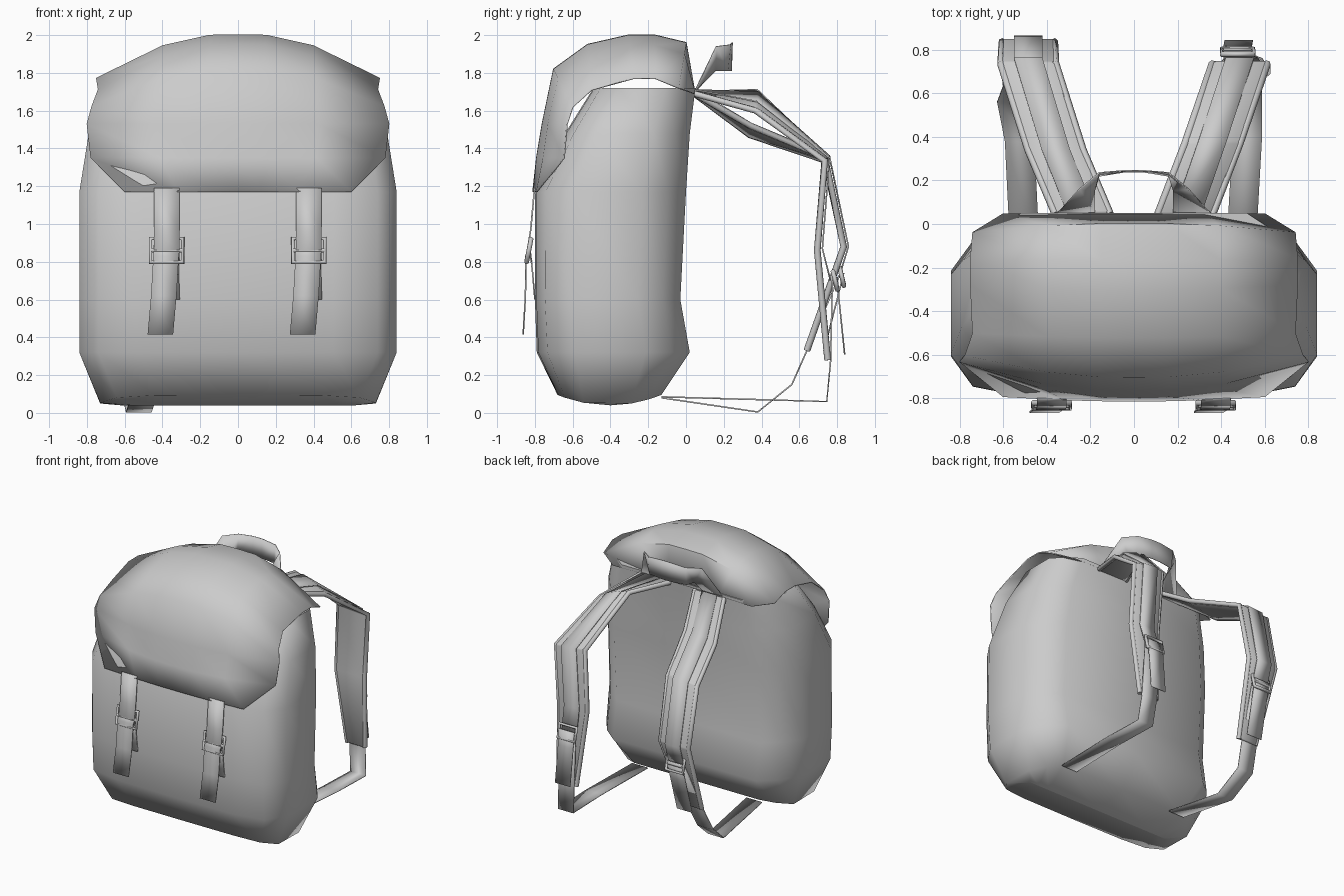
import bpy, math
from mathutils import Vector

if "Cube" in bpy.data.objects:
    bpy.data.objects.remove(bpy.data.objects["Cube"])


def finish(ob, thick=0, angle=40, bevel=0):
    bpy.ops.object.select_all(action='DESELECT')
    ob.select_set(True)
    bpy.context.view_layer.objects.active = ob
    bpy.ops.object.shade_smooth_by_angle(angle=math.radians(angle))
    if thick:
        m = ob.modifiers.new("thickness", 'SOLIDIFY')
        m.thickness, m.offset = thick, 0
    if bevel:
        m = ob.modifiers.new("bevel", 'BEVEL')
        m.width, m.segments = bevel, 1
    return ob


def add_mesh(name, verts, faces):
    me = bpy.data.meshes.new(name)
    me.from_pydata([tuple(v) for v in verts], [], faces)
    me.update()
    ob = bpy.data.objects.new(name, me)
    bpy.context.collection.objects.link(ob)
    return ob


def grid(name, rows, closed=False):
    n = len(rows[0])
    faces = []
    for i in range(len(rows) - 1):
        for j in range(n if closed else n - 1):
            k = (j + 1) % n
            faces.append((i * n + j, i * n + k, (i + 1) * n + k, (i + 1) * n + j))
    return add_mesh(name, [v for r in rows for v in r], faces)


def ribbon(name, pts, width, thick=0.008, tilt=None, bevel=0):
    """Flat strip along pts; width may vary, tilt lowers the outer edge."""
    rows = []
    for i, p in enumerate(pts):
        w = width[i] if isinstance(width, list) else width
        t = tilt[i] if tilt else 0
        s = 1 if p[0] > 0 else -1
        d = Vector((w / 2, 0, -s * t / 2))
        rows.append([Vector(p) - d, Vector(p) + d])
    finish(grid(name, rows), thick, 30, bevel)
    return rows


def tube(name, pts, r, cyclic=False):
    cu = bpy.data.curves.new(name, 'CURVE')
    cu.dimensions = '3D'
    cu.bevel_depth, cu.bevel_resolution, cu.use_fill_caps = r, 1, True
    sp = cu.splines.new('POLY')
    sp.points.add(len(pts) - 1)
    for q, p in zip(sp.points, pts):
        q.co = (*p, 1)
    sp.use_cyclic_u = cyclic
    ob = bpy.data.objects.new(name, cu)
    bpy.context.collection.objects.link(ob)


def buckle(name, c, w, h, lean=0):
    c = Vector(c)
    box = [c + Vector((sx * w / 2, sz * lean, sz * h / 2))
           for sx, sz in ((-1, -1), (1, -1), (1, 1), (-1, 1))]
    tube(name + "_frame", box, 0.013, True)
    tube(name + "_bar", [c - Vector((w / 2, 0, 0)), c + Vector((w / 2, 0, 0))], 0.013)


# Main bag: lofted rounded-rectangle rings (z, half width, back y, front y)
half = [(0, 0), (.74, 0), (.88, .12), (1, .29), (1, .75), (.88, .93), (.6, .99), (0, 1)]
outline = half + [(-x, t) for x, t in half[-2:0:-1]]
levels = [(.04, .73, -.13, -.68), (.32, .84, .02, -.79), (.6, .84, -.03, -.80),
          (1.17, .84, 0, -.80), (1.48, .79, .02, -.64), (1.72, .7, .05, -.49)]
rows = []
for i, (z, w, b, f) in enumerate(levels):
    rows.append([(x * w, b + (f - b) * t, z + (.055 * (2 * t - 1) ** 2 if i == 0 else 0))
                 for x, t in outline])
rows.insert(0, [(x * .62, -.4, .04) for x, t in outline])
rows.append([(x * .4, -.2, 1.72) for x, t in outline])
finish(grid("main_bag", rows, True), angle=62)

# Lid: sheet swept from the back seam to the front edge
centre = [(.045, 1.70), (0, 1.96), (-.17, 2.0), (-.3, 2.0), (-.52, 1.95), (-.70, 1.82),
          (-.76, 1.53), (-.79, 1.35), (-.81, 1.17)]
edge = [(.6, .045, 1.69), (.74, -.04, 1.72), (.75, -.16, 1.77), (.75, -.28, 1.77),
        (.74, -.5, 1.71), (.775, -.6, 1.62), (.8, -.63, 1.53), (.78, -.645, 1.35), (.6, -.79, 1.17)]
prof = [(0, 0), (.2, .01), (.53, .25), (1, 1)]
prof = [(-u, d) for u, d in prof[:0:-1]] + prof
rows = [[(u * ex, cy + (ey - cy) * d, cz + (ez - cz) * d) for u, d in prof]
        for (cy, cz), (ex, ey, ez) in zip(centre, edge)]
finish(grid("lid", rows), 0.008, 60)

# Front closing straps with buckles
for side, cx in (("left", -.378), ("right", .375)):
    ribbon(f"lid_strap_{side}", [(cx, -.802, 1.19), (cx, -.822, .97), (cx, -.84, .86), (cx, -.815, .8)], .135)
    ribbon(f"lower_strap_{side}", [(cx + .005, -.80, .6), (cx, -.812, .74), (cx, -.825, .86)], .13)
    ribbon(f"strap_tail_{side}", [(cx, -.82, .9), (cx - .003, -.848, .83), (cx - .015, -.85, .62),
                                  (cx - .033, -.862, .415)], .135)
    buckle(f"front_buckle_{side}", (cx, -.832, .86), .17, .125, .012)

# Padded shoulder straps, each with edge piping, webbing, buckle and lower loop
straps = {
    "right": dict(
        pad=[(.235, .045, 1.69), (.36, .37, 1.65), (.485, .735, 1.345), (.49, .695, .86), (.5, .75, .28)],
        web=[(.245, .05, 1.71), (.36, .38, 1.673), (.485, .76, 1.355), (.485, .722, .87), (.475, .765, .7)],
        loop=[(.48, .775, .7), (.5, .765, .27), (.52, .745, .06), (.52, .4, .07), (.49, -.13, .085)],
        tail=[(.475, .80, .72), (.475, .81, .6), (.48, .84, .31)],
        buckle=(.475, .79, .7), tilt=.1),
    "left": dict(
        pad=[(-.235, .045, 1.69), (-.36, .34, 1.495), (-.485, .735, 1.345), (-.485, .835, .88), (-.51, .64, .33)],
        web=[(-.245, .06, 1.705), (-.36, .345, 1.52), (-.485, .76, 1.355), (-.485, .86, .88), (-.485, .81, .72)],
        loop=[(-.485, .81, .72), (-.53, .64, .33), (-.56, .56, .15), (-.525, .38, .005), (-.5, -.13, .08)],
        tail=[(-.485, .835, .74), (-.49, .8, .6), (-.5, .73, .33)],
        buckle=(-.485, .825, .72), tilt=.05),
}
for side, s in straps.items():
    tilt = [0, s["tilt"], .02, 0, 0]
    edges = ribbon(f"shoulder_pad_{side}", s["pad"], [.25, .25, .25, .24, .15], .03, tilt, .008)
    for k, nm in enumerate(("a", "b")):
        tube(f"pad_piping_{side}_{nm}", [r[k] for r in edges], .018)
    ribbon(f"pad_webbing_{side}", s["web"], .13, tilt=[0, s["tilt"] / 2, .01, 0, 0])
    ribbon(f"lower_loop_{side}", s["loop"], .135)
    ribbon(f"webbing_tail_{side}", s["tail"], .13)
    buckle(f"shoulder_buckle_{side}", s["buckle"], .145, .1, -.012)

# Carry handle: strip lying flat at its ends and upright in the middle
hp = [((.35, .05, 1.71), (.18, .055, 1.71)), ((.25, .16, 1.94), (.18, .155, 1.81)),
      ((.16, .235, 1.95), (.16, .22, 1.81)), ((.04, .245, 1.96), (.04, .24, 1.81))]
rows = [list(r) for r in hp] + [[(-x, y, z) for x, y, z in r] for r in hp[::-1]]
finish(grid("carry_handle", rows), .006)
